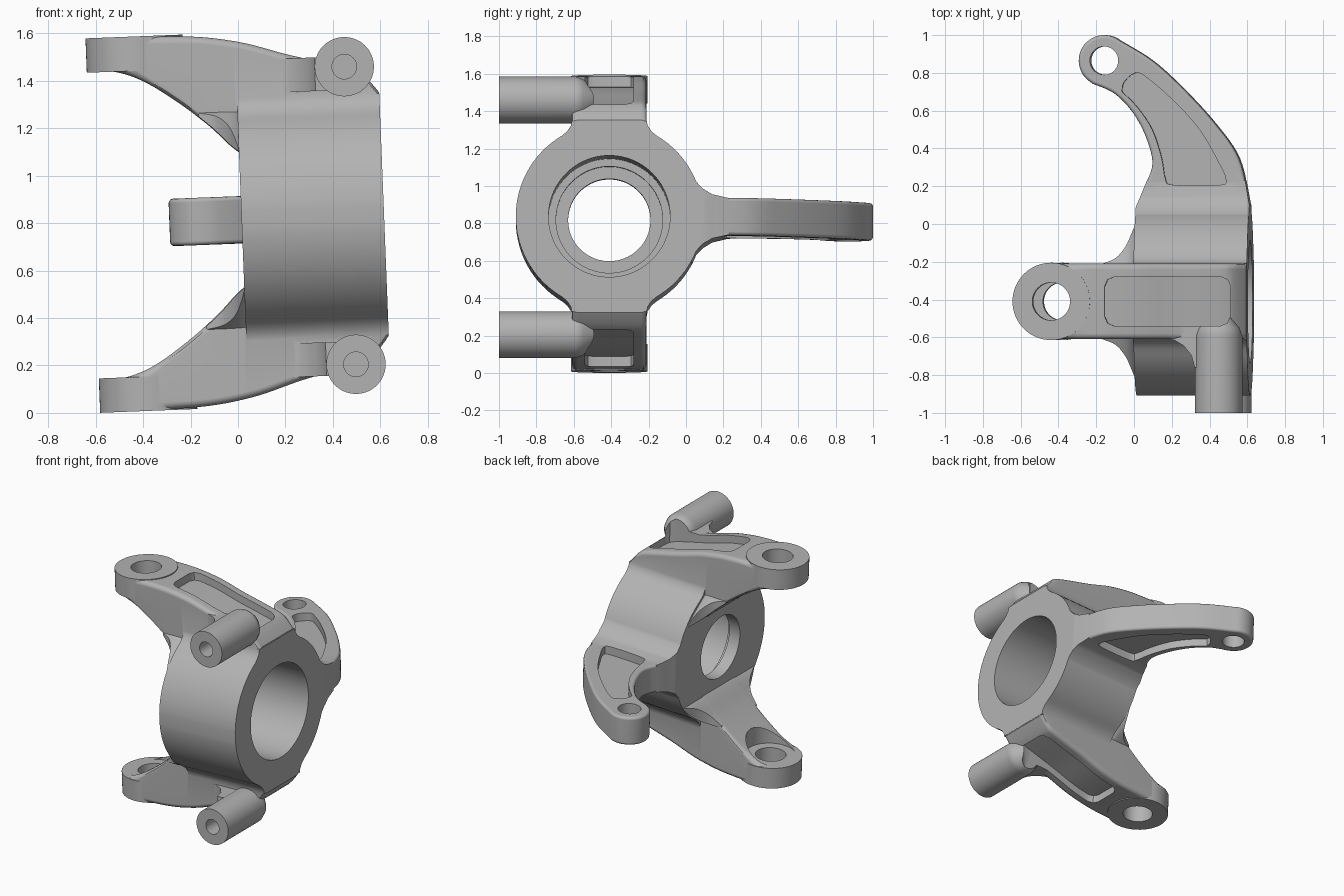
import bpy, bmesh
from math import sin, cos, pi, radians, sqrt
from mathutils import Matrix

if "Cube" in bpy.data.objects:
    bpy.data.objects.remove(bpy.data.objects["Cube"])

steel = bpy.data.materials.new("cast_grey")
steel.use_nodes = True
GREY = (0.45, 0.45, 0.45, 1)
steel.diffuse_color = GREY
steel.node_tree.nodes["Principled BSDF"].inputs["Base Color"].default_value = GREY


# ---- helpers (working frame: hub axis is x through y = z = 0) ----
def loft(name, rings):
    """Closed solid through a list of equal-length rings."""
    bm = bmesh.new()
    rows = [[bm.verts.new(p) for p in ring] for ring in rings]
    n = len(rows[0])
    for a, b in zip(rows, rows[1:]):
        for i in range(n):
            j = (i + 1) % n
            bm.faces.new((a[i], a[j], b[j], b[i]))
    bm.faces.new(rows[0][::-1])
    bm.faces.new(rows[-1])
    bmesh.ops.recalc_face_normals(bm, faces=bm.faces)
    mesh = bpy.data.meshes.new(name)
    bm.to_mesh(mesh)
    bm.free()
    mesh.materials.append(steel)
    ob = bpy.data.objects.new(name, mesh)
    bpy.context.collection.objects.link(ob)
    return ob


def prism(name, outline, z0, z1):
    return loft(name, [[(x, y, z) for x, y in outline] for z in (z0, z1)])


def rod(name, axis, u, v, stations, n=64):
    """Round bar along an axis; stations are (position, radius)."""
    place = {"x": lambda t, a, b: (t, a, b), "y": lambda t, a, b: (a, t, b),
             "z": lambda t, a, b: (a, b, t)}[axis]
    return loft(name, [[place(t, u + r * cos(2 * pi * i / n), v + r * sin(2 * pi * i / n))
                        for i in range(n)] for t, r in stations])


def spline(pts, n=6):
    """Smooth curve through the points."""
    p = [pts[0]] + pts + [pts[-1]]
    out = []
    for a, b, c, d in zip(p, p[1:], p[2:], p[3:]):
        for k in range(n):
            t = k / n
            out.append(tuple(0.5 * (2 * q + (r - o) * t + (2 * o - 5 * q + 4 * r - s) * t * t
                                    + (3 * q - o - 3 * r + s) * t ** 3)
                             for o, q, r, s in zip(a, b, c, d)))
    return out + [pts[-1]]


def height(curve, x):
    for (x0, z0), (x1, z1) in zip(curve, curve[1:]):
        if x <= x1:
            return z0 + (z1 - z0) * (x - x0) / (x1 - x0)
    return curve[-1][1]


def apply(ob, kind, **settings):
    mod = ob.modifiers.new(kind, kind)
    for key, value in settings.items():
        setattr(mod, key, value)
    bpy.context.view_layer.objects.active = ob
    bpy.ops.object.modifier_apply(modifier=mod.name)


def combine(ob, other, operation):
    apply(ob, "BOOLEAN", object=other, operation=operation, solver="EXACT")
    bpy.data.objects.remove(other)


# ---- hub with stems blending to the arms ----
HUB0, HUB1, R = 0.015, 0.616, 0.5
quarter = [(0.2, 0.51), (0.205, 0.485), (0.225, 0.455), (0.252, 0.432)]
quarter += [(R * cos(radians(a)), R * sin(radians(a))) for a in range(56, 0, -4)]
right = quarter + [(y, -z) for y, z in quarter[::-1]]
section = right + [(-y, z) for y, z in right[::-1]]
body = loft("knuckle_body", [[(x, y, z) for y, z in section] for x in (HUB0, HUB1)])
cutters = []

# ---- upper and lower ball joint arms ----
top = spline([(-0.62, 0.786), (-0.21, 0.783), (0.03, 0.75), (0.23, 0.69),
              (0.4, 0.645), (0.53, 0.605), (0.58, 0.56), (0.62, 0.507)])
under = spline([(-0.62, 0.65), (-0.5, 0.645), (-0.377, 0.6), (-0.23, 0.502),
                (-0.1, 0.395), (0.015, 0.285), (0.12, 0.27), (0.62, 0.35)])
LUG, LUG_R = -0.408, 0.205


def arm_ring(x, s):
    w = 0.2 if x >= LUG else sqrt(max(LUG_R ** 2 - (x - LUG) ** 2, 0.0003)) * 0.99
    r = min(0.03, w * 0.5)
    zt, zb = height(top, x), height(under, x)
    corners = [(w - r, zt - r, 0), (r - w, zt - r, 90), (r - w, zb + r, 180), (w - r, zb + r, 270)]
    return [(x, y + r * cos(radians(a + d)), s * (z + r * sin(radians(a + d))))
            for y, z, a in corners for d in (0, 30, 60, 90)]


def flare_ring(x, w, s):
    zb, zc = height(under, x) + 0.004, sqrt(R * R - w * w) - 0.002
    half = [(w, min(zb, zc - 0.004)), (w, zc), (0.19, 0.462)]
    return [(x, y, s * z) for y, z in half] + [(x, -y, s * z) for y, z in half[::-1]]


def pocket_ring(x, w, s):
    zb = height(top, x) - 0.055
    return [(x, y, s * z) for y, z in ((-w, zb), (w, zb), (w, 1), (-w, 1))]


stations = [LUG - LUG_R * cos(radians(a)) for a in range(6, 91, 7)]
stations += [LUG + 0.02 + i * 0.03 for i in range(34)] + [HUB1 - 0.002]
flare = spline([(-0.15, 0.2), (-0.08, 0.23), (-0.03, 0.29), (0, 0.36), (0.025, 0.43)], 4)
P0, P1 = -0.125, 0.535
pocket = [(P0, 0.08), (P0 + 0.015, 0.115), (P0 + 0.05, 0.13)]
pocket += [(P0 + 0.05 + i * 0.056, 0.13) for i in range(1, 10)]
pocket += [(P1 - 0.05, 0.13), (P1 - 0.015, 0.115), (P1, 0.08)]
PIN_X, PIN_Z = 0.473, 0.628
web = [(0.18, -0.19), (0.24, -0.205), (0.29, -0.235), (0.33, -0.285), (0.348, -0.35),
       (0.45, -0.35), (0.45, -0.1), (0.18, -0.1)]

for side, s in (("upper", 1), ("lower", -1)):
    parts = [
        loft(side + "_arm", [arm_ring(x, s) for x in stations]),
        loft(side + "_flare", [flare_ring(x, w, s) for x, w in flare]),
        rod(side + "_lug", "z", LUG, 0, [(s * 0.645, LUG_R), (s * 0.79, LUG_R)]),
        rod(side + "_pin", "y", PIN_X, s * PIN_Z,
            [(-0.59, 0.125), (-0.18, 0.125), (-0.14, 0.11), (-0.08, 0.06)]),
        prism(side + "_pin_web", web, s * 0.53, s * 0.672),
    ]
    for part in parts:
        combine(body, part, "UNION")
    cutters += [
        loft(side + "_pocket", [pocket_ring(x, w, s) for x, w in pocket]),
        rod(side + "_lug_hole", "z", LUG, 0, [(s * 0.5, 0.1), (s * 0.9, 0.1)]),
        rod(side + "_spotface", "z", LUG, 0, [(s * 0.4, 0.165), (s * 0.645, 0.165)]),
        rod(side + "_pin_hole", "y", PIN_X, s * PIN_Z, [(-0.7, 0.052), (-0.4, 0.052)], 32),
    ]

# ---- steering arm: curved plate with a blended root ----
TIP_X, TIP_Y, TIP_R = -0.155, 1.275, 0.135
outer = spline([(HUB1, 0.51), (0.56, 0.755), (0.43, 0.945), (0.26, 1.13), (0.1, 1.275), (-0.07, 1.38)])
tip = [(TIP_X + TIP_R * cos(radians(a)), TIP_Y + TIP_R * sin(radians(a))) for a in range(62, 236, 8)]
inner = spline([(-0.215, 1.152), (-0.1, 1.1), (0, 0.995), (0.07, 0.86), (0.1, 0.725),
                (0.055, 0.6), (HUB0, 0.5)])
plan = [(HUB1, 0.26)] + outer + tip + inner + [(HUB0, 0.26)]
plate = prism("steering_arm", plan, -0.1, 0.1)
apply(plate, "BEVEL", width=0.018, segments=3, limit_method="ANGLE", angle_limit=radians(50))

blend = [(0.3, 0.39), (0.4, 0.298), (0.435, 0.24), (0.46, 0.19), (0.5, 0.148),
         (0.55, 0.118), (0.64, 0.098)]
blend += [(y, -z) for y, z in blend[::-1]]
root = loft("steering_root", [[(x, y, z) for y, z in blend] for x in (-0.1, 0.8)])
combine(root, prism("root_trim", plan, -0.45, 0.45), "INTERSECT")
combine(body, root, "UNION")
combine(body, plate, "UNION")

recess = spline([(-0.06, 1.11), (-0.05, 1.16), (0, 1.205), (0.05, 1.2), (0.2, 1.075), (0.35, 0.91),
                 (0.46, 0.72), (0.49, 0.645), (0.46, 0.617), (0.21, 0.617), (0.17, 0.65),
                 (0.15, 0.76), (0.1, 0.91), (0.02, 1.03), (-0.06, 1.11)], 4)[:-1]
for s in (1, -1):
    cutters.append(prism("steering_recess", recess, s * 0.045, s * 0.2))
cutters.append(rod("steering_hole", "z", TIP_X, TIP_Y, [(-0.3, 0.075), (0.3, 0.075)]))

# ---- stepped bearing bore ----
cutters.append(rod("bore", "x", 0, 0, [(-0.2, 0.22), (0.1, 0.22), (0.1001, 0.285), (0.15, 0.285),
                                      (0.1501, 0.325), (0.8, 0.325)], 96))
for cutter in cutters:
    combine(body, cutter, "DIFFERENCE")

# ---- lean the finished casting into place and shade it ----
body.data.transform(Matrix.Translation((0.31, -0.41, 0.826)) @ Matrix.Rotation(radians(-2.25), 4, "Y")
                    @ Matrix.Translation((-0.31, 0, 0)))
bpy.ops.object.select_all(action="DESELECT")
body.select_set(True)
bpy.context.view_layer.objects.active = body
bpy.ops.object.shade_smooth_by_angle(angle=radians(32))
body.modifiers.new("even_normals", "WEIGHTED_NORMAL").keep_sharp = True
